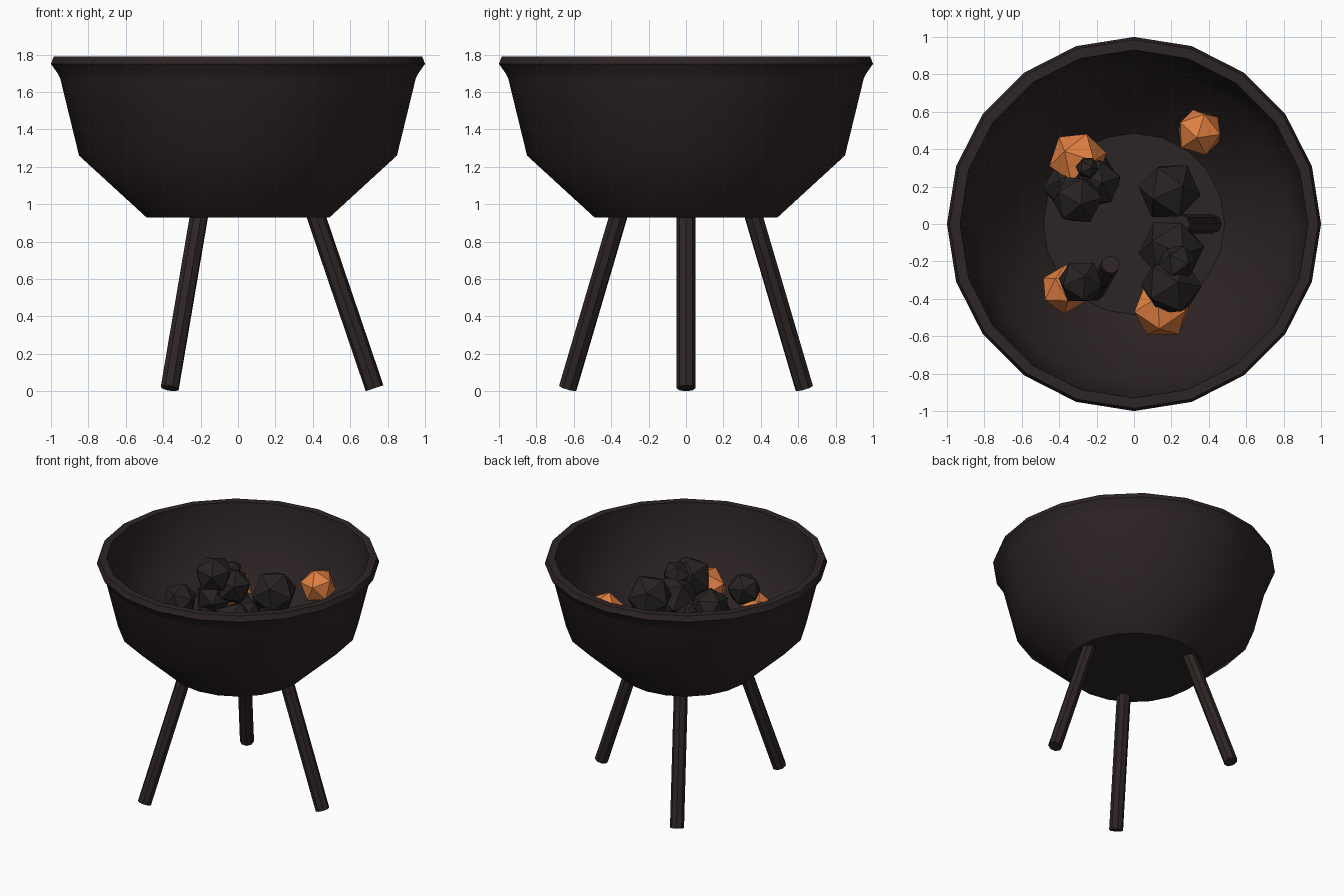
import bpy, bmesh, math, random
from mathutils import Vector, Euler

random.seed(4)
cube = bpy.data.objects.get("Cube")
if cube:
    bpy.data.objects.remove(cube, do_unlink=True)


def material(name, rgb, rough=0.9):
    m = bpy.data.materials.new(name)
    m.use_nodes = True
    m.diffuse_color = (*rgb, 1)
    bsdf = m.node_tree.nodes["Principled BSDF"]
    bsdf.inputs["Base Color"].default_value = (*rgb, 1)
    bsdf.inputs["Roughness"].default_value = rough
    return m


iron = material("dark iron", (0.027, 0.018, 0.018))
charcoal = material("charcoal", (0.020, 0.016, 0.016))
ember = material("glowing ember", (0.75, 0.215, 0.055))


def add_object(name, bm, mat, smooth_angle=None):
    mesh = bpy.data.meshes.new(name)
    bm.to_mesh(mesh)
    bm.free()
    mesh.materials.append(mat)
    ob = bpy.data.objects.new(name, mesh)
    bpy.context.collection.objects.link(ob)
    if smooth_angle:
        bpy.ops.object.select_all(action="DESELECT")
        ob.select_set(True)
        bpy.context.view_layer.objects.active = ob
        bpy.ops.object.shade_smooth_by_angle(angle=math.radians(smooth_angle))
    return ob


# Bowl: one closed profile, outside up over the rim and back down the inside
profile = [(0, 0.93), (0.49, 0.93), (0.85, 1.26), (0.95, 1.67), (0.965, 1.70),
           (1.0, 1.75), (0.985, 1.79), (0.93, 1.79), (0.925, 1.68),
           (0.835, 1.265), (0.485, 0.94), (0, 0.94)]
bm = bmesh.new()
verts = [bm.verts.new((r, 0, z)) for r, z in profile]
edges = [bm.edges.new(pair) for pair in zip(verts, verts[1:])]
bmesh.ops.spin(bm, geom=verts + edges, cent=(0, 0, 0), axis=(0, 0, 1),
               angle=math.tau, steps=20, use_merge=False)
bmesh.ops.remove_doubles(bm, verts=bm.verts, dist=0.0005)
bmesh.ops.recalc_face_normals(bm, faces=bm.faces)
add_object("bowl", bm, iron, 40)

# Three splayed legs that pass through the bowl floor
foot, top = Vector((0.73, 0, 0.016)), Vector((0.25, 0, 1.43))
for i, side in enumerate(("left", "back_right", "front_right")):
    bm = bmesh.new()
    bmesh.ops.create_cone(bm, cap_ends=True, segments=8, radius1=0.05,
                          radius2=0.05, depth=(top - foot).length)
    leg = add_object(side + "_leg", bm, iron)
    spin = Euler((0, 0, i * math.tau / 3)).to_matrix()
    leg.location = spin @ ((foot + top) / 2)
    leg.rotation_euler = (spin @ (top - foot).to_track_quat("Z", "Y").to_matrix()).to_euler()


# Faceted lumps of fuel: x, y, z, radius
def lumps(name, mat, places):
    for i, (x, y, z, r) in enumerate(places, 1):
        bm = bmesh.new()
        bmesh.ops.create_icosphere(bm, subdivisions=1, radius=r * 1.05)
        ob = add_object(f"{name}_{i}", bm, mat)
        ob.location = (x, y, z)
        ob.rotation_euler = [random.uniform(0, math.tau) for _ in range(3)]


lumps("coal", charcoal, [
    (0.19, 0.175, 1.50, 0.16), (0.20, -0.14, 1.37, 0.17),
    (0.20, -0.33, 1.45, 0.16), (0.23, -0.21, 1.51, 0.10),
    (-0.30, 0.13, 1.53, 0.135), (-0.20, 0.22, 1.43, 0.13),
    (-0.35, 0.20, 1.32, 0.13), (-0.25, 0.30, 1.52, 0.06),
    (-0.285, -0.31, 1.50, 0.12)])
lumps("ember", ember, [
    (0.35, 0.49, 1.475, 0.125), (-0.30, 0.345, 1.34, 0.15),
    (-0.37, -0.35, 1.34, 0.125), (0.15, -0.455, 1.34, 0.155)])
